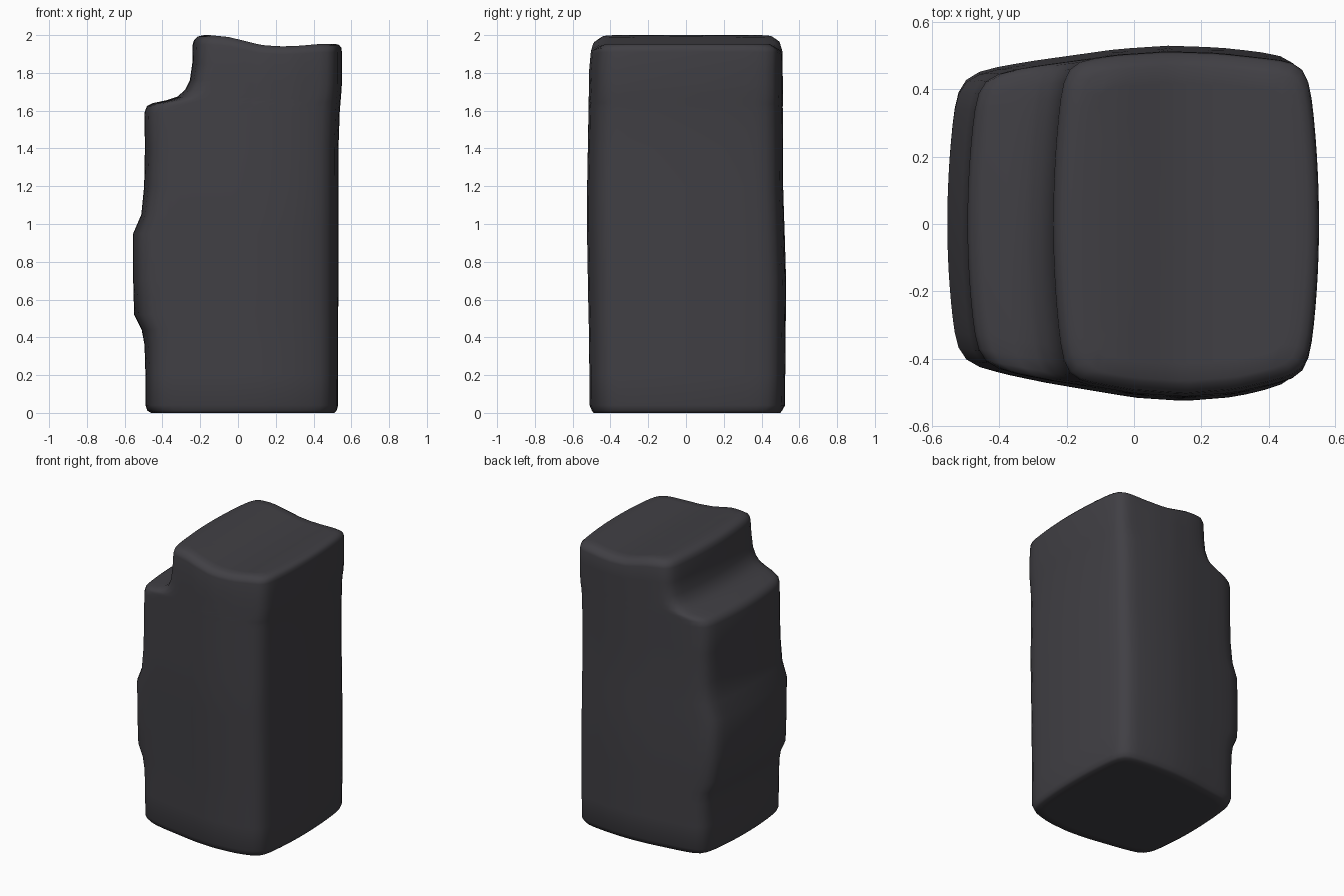
import bpy, bmesh

if "Cube" in bpy.data.objects:
    bpy.data.objects.remove(bpy.data.objects["Cube"])

N = 18          # grid cells across each cap


def lerp(table, t):
    """Piecewise-linear lookup in a list of (key, value)."""
    if t <= table[0][0]:
        return table[0][1]
    for (a, va), (b, vb) in zip(table, table[1:]):
        if t <= b:
            return va + (vb - va) * (t - a) / (b - a)
    return table[-1][1]


# Side outlines: (height, left x) with the notch near the top, and (height, right x)
LEFT = [(0.0, -0.46), (0.012, -0.48), (0.04, -0.49), (0.2, -0.49), (0.36, -0.495), (0.44, -0.51),
        (0.52, -0.55), (0.7, -0.555), (0.95, -0.555), (1.05, -0.512), (1.2, -0.497), (1.4, -0.493),
        (1.59, -0.495), (1.625, -0.482), (1.64, -0.45), (1.655, -0.38), (1.675, -0.32),
        (1.71, -0.28), (1.76, -0.255), (1.85, -0.242), (1.95, -0.24), (1.975, -0.232),
        (1.992, -0.215), (2.0, -0.18)]
RIGHT = [(0.0, 0.51), (0.02, 0.53), (1.5, 0.532), (1.75, 0.55), (1.97, 0.55), (1.99, 0.54), (2.0, 0.515)]
# Plan outlines: y of the front and back against x
FRONT = [(-0.55, 0.415), (-0.45, 0.435), (-0.25, 0.475), (0, 0.517), (0.15, 0.527), (0.3, 0.515), (0.52, 0.465)]
BACK = [(-0.55, 0.44), (-0.45, 0.46), (-0.3, 0.485), (-0.05, 0.52), (0.1, 0.53), (0.25, 0.525), (0.53, 0.495)]
# Small narrowing in y with height
F_IN = [(0, 0.035), (0.03, 0.015), (0.4, 0.012), (1.1, 0), (1.9, 0.015), (1.975, 0.025), (2, 0.06)]
B_IN = [(0, 0.03), (0.03, 0.005), (0.7, 0), (1.2, 0.015), (1.95, 0.018), (1.975, 0.025), (2, 0.06)]
# Dip of the top surface against x
DIP = [(-0.15, 0), (-0.05, 0.01), (0.04, 0.032), (0.12, 0.052), (0.22, 0.06), (0.32, 0.057), (0.42, 0.048), (0.55, 0.045)]


def point(u, v, z):
    """Place a unit-square point on the rounded slice at height z."""
    m = max(abs(u), abs(v))
    if m > 0:
        k = m / (abs(u) ** 14 + abs(v) ** 14) ** (1 / 14)
        u, v = u * k, v * k
    lo, hi = lerp(LEFT, z), lerp(RIGHT, z)
    bow = 0.035 * v * v * abs(u)
    x = (lo + hi) / 2 + (hi - lo) / 2 * u - bow * (1 if u > 0 else -1)
    if v < 0:
        y = v * (lerp(FRONT, x) - lerp(F_IN, z))
    else:
        y = v * (lerp(BACK, x) - lerp(B_IN, z))
    t = max(0, (z - 1.6) / 0.4)
    return x, y, z - lerp(DIP, x) * t


# Stone pillar: stacked slices, closed by gridded caps
bm = bmesh.new()
c = [-1 + 2 * i / N for i in range(N + 1)]
rim = ([(i, 0) for i in range(N)] + [(N, i) for i in range(N)] +
       [(i, N) for i in range(N, 0, -1)] + [(0, i) for i in range(N, 0, -1)])


def cap(z):
    g = {(i, j): bm.verts.new(point(c[i], c[j], z)) for i in range(N + 1) for j in range(N + 1)}
    for i in range(N):
        for j in range(N):
            bm.faces.new((g[i, j], g[i + 1, j], g[i + 1, j + 1], g[i, j + 1]))
    return [g[r] for r in rim]


heights = [z for z, _ in LEFT]
rings = [cap(heights[0])]
rings += [[bm.verts.new(point(c[i], c[j], z)) for i, j in rim] for z in heights[1:-1]]
rings.append(cap(heights[-1]))
for a, b in zip(rings, rings[1:]):
    for i in range(len(rim)):
        j = (i + 1) % len(rim)
        bm.faces.new((a[i], a[j], b[j], b[i]))
bmesh.ops.recalc_face_normals(bm, faces=bm.faces)
for f in bm.faces:
    f.smooth = True

mesh = bpy.data.meshes.new("stone_pillar")
bm.to_mesh(mesh)
bm.free()
pillar = bpy.data.objects.new("stone_pillar", mesh)
bpy.context.collection.objects.link(pillar)

stone = bpy.data.materials.new("dark grey stone")
stone.diffuse_color = (0.052, 0.050, 0.058, 1)
stone.use_nodes = True
stone.node_tree.nodes["Principled BSDF"].inputs["Base Color"].default_value = stone.diffuse_color
mesh.materials.append(stone)
